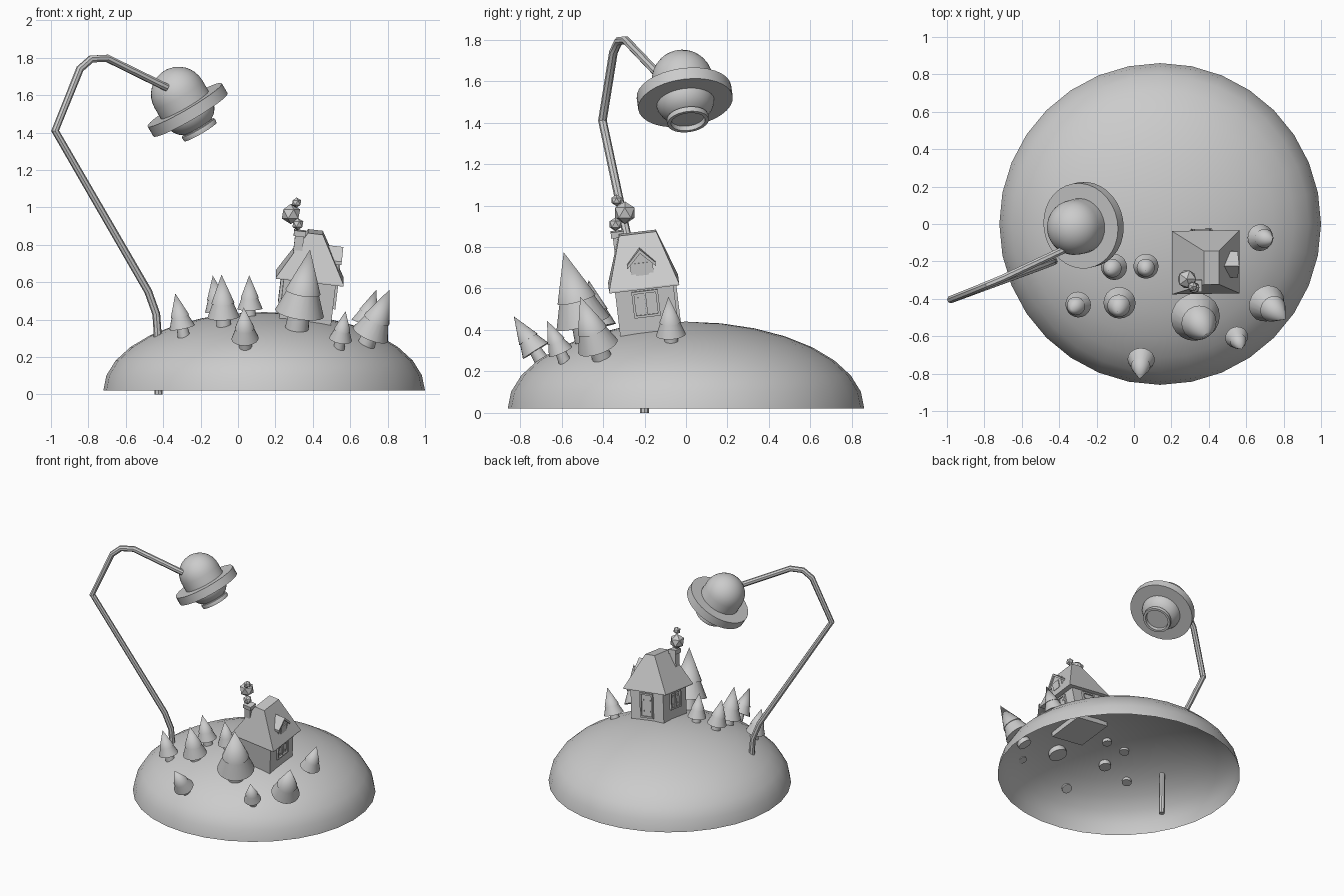
import bpy, bmesh, math
from mathutils import Vector, Matrix

if "Cube" in bpy.data.objects:
    bpy.data.objects.remove(bpy.data.objects["Cube"])

grey = bpy.data.materials.new("plain_grey")
grey.diffuse_color = (0.6, 0.6, 0.6, 1)
grey.use_nodes = True
grey.node_tree.nodes["Principled BSDF"].inputs["Base Color"].default_value = grey.diffuse_color


def frame(origin, axis):
    """Matrix whose z runs along axis and whose x stays close to world x."""
    z = Vector(axis).normalized()
    y = z.cross(Vector((1, 0, 0))).normalized()
    x = y.cross(z)
    m = Matrix((x, y, z)).transposed().to_4x4()
    m.translation = Vector(origin)
    return m


def finish(name, bm, matrix=Matrix(), smooth=True):
    bmesh.ops.recalc_face_normals(bm, faces=bm.faces[:])
    bm.transform(matrix)
    me = bpy.data.meshes.new(name)
    bm.to_mesh(me)
    bm.free()
    for p in me.polygons:
        p.use_smooth = smooth
    if smooth:
        me.set_sharp_from_angle(angle=math.radians(35))
    me.materials.append(grey)
    ob = bpy.data.objects.new(name, me)
    bpy.context.scene.collection.objects.link(ob)
    return ob


def lathe(bm, profile, n):
    """Revolve (radius, height) points about z; radius 0 becomes a pole."""
    rings = []
    for r, z in profile:
        if r < 1e-5:
            rings.append([bm.verts.new((0, 0, z))] * n)
        else:
            rings.append([bm.verts.new((r * math.cos(math.tau * i / n),
                                        r * math.sin(math.tau * i / n), z)) for i in range(n)])
    for a, b in zip(rings, rings[1:]):
        for i in range(n):
            j = (i + 1) % n
            quad = list(dict.fromkeys((a[i], a[j], b[j], b[i])))
            if len(quad) > 2:
                bm.faces.new(quad)


def prism(bm, low, high):
    """Solid between two polygons with the same number of points."""
    a = [bm.verts.new(p) for p in low]
    b = [bm.verts.new(p) for p in high]
    bm.faces.new(a)
    bm.faces.new(b)
    for i in range(len(a)):
        j = (i + 1) % len(a)
        bm.faces.new((a[i], a[j], b[j], b[i]))


def rect(cx, cy, hx, hy, z):
    return [(cx - hx, cy - hy, z), (cx + hx, cy - hy, z), (cx + hx, cy + hy, z), (cx - hx, cy + hy, z)]


def box(bm, x0, x1, y0, y1, z0, z1):
    cx, cy, hx, hy = (x0 + x1) / 2, (y0 + y1) / 2, (x1 - x0) / 2, (y1 - y0) / 2
    prism(bm, rect(cx, cy, hx, hy, z0), rect(cx, cy, hx, hy, z1))


# Hill: open half ellipsoid
bm = bmesh.new()
lathe(bm, [(0.86 * math.cos(math.pi * i / 16), 0.42 * math.sin(math.pi * i / 16)) for i in range(9)], 32)
finish("hill", bm, Matrix.Translation((0.14, 0, 0.02)))

# Bent lamp pole
path = [(-.425, -.2, 0), (-.43, -.2, .33), (-.437, -.203, .43), (-.48, -.22, .55), (-.978, -.403, 1.41),
        (-.845, -.35, 1.74), (-.785, -.325, 1.793), (-.70, -.29, 1.797), (-.38, -.14, 1.64)]
cu = bpy.data.curves.new("pole_path", 'CURVE')
cu.dimensions = '3D'
cu.bevel_depth = 0.021
cu.bevel_resolution = 2
cu.use_fill_caps = True
sp = cu.splines.new('POLY')
sp.points.add(len(path) - 1)
for pt, co in zip(sp.points, path):
    pt.co = (*co, 1)
tmp = bpy.data.objects.new("pole_path", cu)
bpy.context.scene.collection.objects.link(tmp)
bpy.context.view_layer.update()
me = bpy.data.meshes.new_from_object(tmp.evaluated_get(bpy.context.evaluated_depsgraph_get()))
bm = bmesh.new()
bm.from_mesh(me)
bpy.data.objects.remove(tmp)
bpy.data.meshes.remove(me)
finish("lamp_pole", bm)

# Lamp head: dome, brim, lower bowl and recessed ring, along a tilted axis
lamp = frame((-.285, -.01, 1.548), (.5, .12, -.86))
dome = [(.148 * math.sin(math.pi * i / 16), -.065 - .148 * math.cos(math.pi * i / 16)) for i in range(9)]
bm = bmesh.new()
lathe(bm, dome + [(.148, .02)], 32)
finish("lamp_dome", bm, lamp)
bm = bmesh.new()
lathe(bm, [(0, 0), (.23, 0), (.23, .062), (0, .062)], 32)
finish("lamp_brim", bm, lamp)
bm = bmesh.new()
lathe(bm, [(.142, .05), (.138, .075), (.126, .1), (.108, .122), (.088, .135), (.088, .14), (.1, .142),
           (.102, .15), (.1, .168), (.083, .168), (.08, .145), (0, .145)], 32)
finish("lamp_bowl", bm, lamp)

# Trees: (base, tip)
trees = [((-.29, -.425, .315), (-.335, -.455, .54)), ((-.075, -.41, .36), (-.088, -.47, .64)),
         ((-.10, -.225, .405), (-.135, -.25, .635)), ((.065, -.22, .415), (.06, -.25, .637)),
         ((.315, -.475, .355), (.385, -.59, .775)), ((.685, -.405, .265), (.81, -.51, .56)),
         ((.542, -.59, .26), (.575, -.67, .445)), ((.66, -.07, .335), (.74, -.085, .56)),
         ((.04, -.70, .26), (.03, -.83, .465))]
for k, (base, tip) in enumerate(trees):
    axis = Vector(tip) - Vector(base)
    s = axis.length
    bm = bmesh.new()
    lathe(bm, [(0, -.08), (.15, -.08), (.125, .21), (0, .21)], 20)
    lathe(bm, [(0, .19), (.3, .19), (.17, .52), (0, .52)], 20)
    lathe(bm, [(0, .46), (.215, .46), (0, 1)], 20)
    finish(f"tree_{k + 1}", bm, frame(base, axis) @ Matrix.Scale(s, 4))

# House, standing square to the slope of the hill
house = frame((.36, -.18, .42), (.12, -.12, 1))
bm = bmesh.new()
box(bm, -.14, .14, -.142, .142, -.05, .21)
finish("house_walls", bm, house, False)
bm = bmesh.new()
prism(bm, rect(0, 0, .182, .17, .2), rect(0, 0, .182, .17, .208))
prism(bm, rect(0, 0, .182, .17, .208), rect(0, 0, .04, .09, .455))
finish("house_roof", bm, house, False)

# Dormer: gabled box with overhanging roof slabs
bm = bmesh.new()
gable = [(-.055, .24), (.055, .24), (.055, .32), (0, .375), (-.055, .32)]
prism(bm, [(.04, y, z) for y, z in gable], [(.145, y, z) for y, z in gable])
for s in (-1, 1):
    slab = [(0, .372), (s * .07, .302), (s * .07, .32), (0, .392)]
    prism(bm, [(.04, y, z) for y, z in slab], [(.158, y, z) for y, z in slab])
box(bm, .145, .152, -.032, .032, .265, .325)
finish("dormer", bm, house, False)


def framed_panel(name, matrix, w, h, bars, depth=.014):
    """Raised frame with bars; local x points out of the wall."""
    bm = bmesh.new()
    t = .012
    for s in (-1, 1):
        box(bm, -.01, depth, s * (w - t / 2) - t / 2, s * (w - t / 2) + t / 2, -h, h)
        box(bm, -.01, depth, -w, w, s * (h - t / 2) - t / 2, s * (h - t / 2) + t / 2)
    for y in bars:
        box(bm, -.01, depth * .8, y - .004, y + .004, -h, h)
    box(bm, -.01, .004, -w, w, -h, h)
    # studs along the panel
    for y in (-w * .5, w * .5):
        for z in (-h * .45, h * .45):
            box(bm, 0, .009, y - .005, y + .005, z - .005, z + .005)
    finish(name, bm, house @ matrix, False)


T, R = Matrix.Translation, Matrix.Rotation
framed_panel("right_window", T((.14, 0, .125)), .064, .064, [0])
framed_panel("left_window", R(math.pi, 4, 'Z') @ T((.14, 0, .125)), .064, .064, [0])
framed_panel("door", R(math.pi / 2, 4, 'Z') @ T((.142, .0, .095)), .055, .09, [])

# Chimney with cap
bm = bmesh.new()
box(bm, -.107, -.059, -.121, -.073, .22, .45)
box(bm, -.115, -.051, -.129, -.065, .435, .465)
finish("chimney", bm, house, False)

# Smoke: low-poly puffs
for k, (co, r) in enumerate([((.32, -.34, .91), .033), ((.283, -.295, .965), .055), ((.313, -.335, 1.025), .028)]):
    bm = bmesh.new()
    bmesh.ops.create_icosphere(bm, subdivisions=1, radius=r)
    finish(f"smoke_{k + 1}", bm, Matrix.Translation(co), False)
